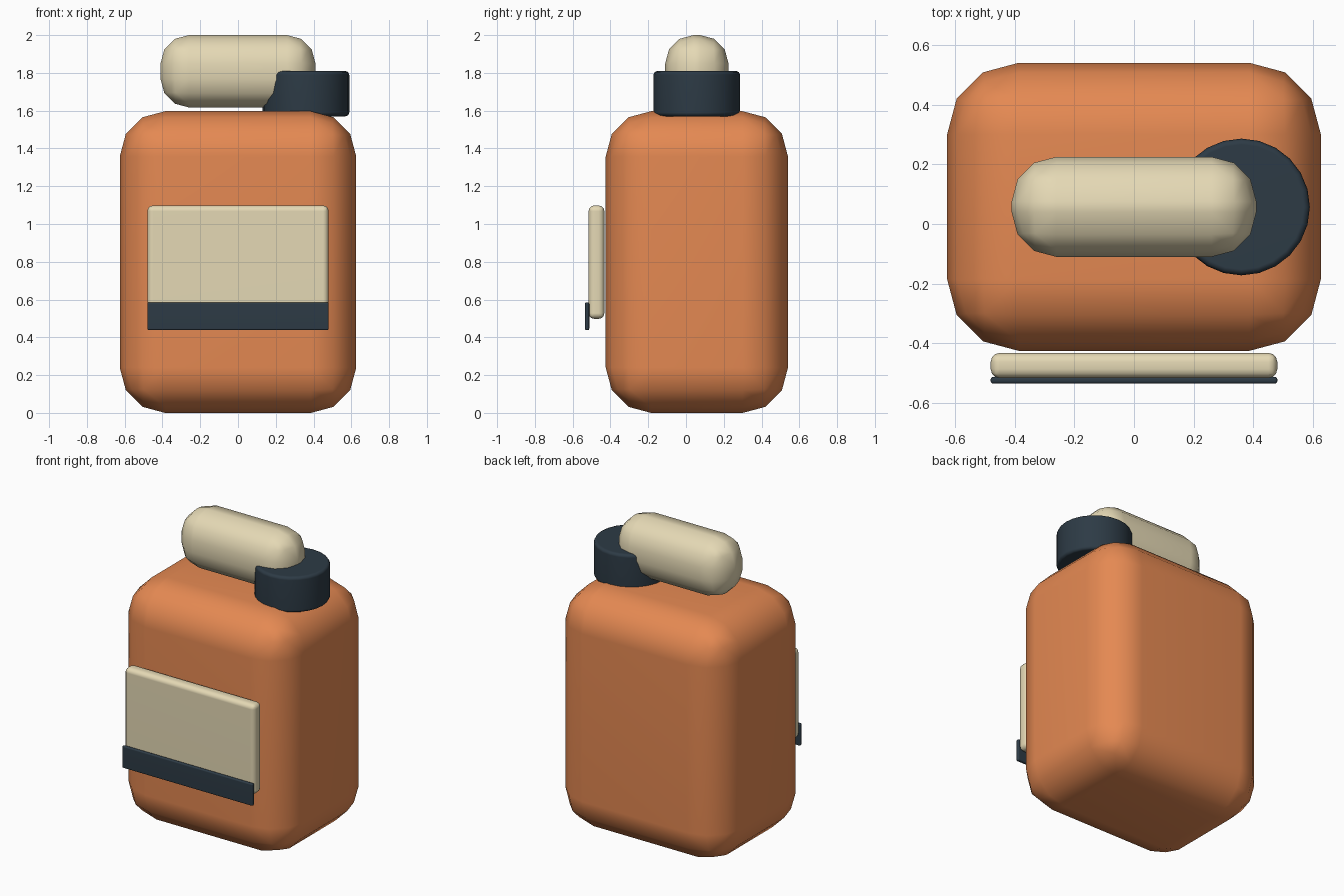
import bpy, bmesh, math
from mathutils import Matrix, Vector

if "Cube" in bpy.data.objects:
    bpy.data.objects.remove(bpy.data.objects["Cube"])


def material(name, rgb):
    m = bpy.data.materials.new(name)
    m.diffuse_color = (*rgb, 1)
    m.use_nodes = True
    m.node_tree.nodes["Principled BSDF"].inputs["Base Color"].default_value = m.diffuse_color
    return m


ORANGE = material("orange_plastic", (0.78, 0.25, 0.085))
CREAM = material("cream_plastic", (0.78, 0.69, 0.46))
NAVY = material("dark_plastic", (0.026, 0.043, 0.06))


def finish(name, bm, loc, mat, bevel, segments):
    # Round the sharp edges, then smooth with face-weighted normals
    edges = [e for e in bm.edges if e.calc_face_angle(0) > math.radians(50)]
    bmesh.ops.bevel(bm, geom=edges, offset=bevel, segments=segments,
                    profile=0.5, affect='EDGES')
    bmesh.ops.recalc_face_normals(bm, faces=bm.faces)
    me = bpy.data.meshes.new(name)
    bm.to_mesh(me)
    bm.free()
    me.materials.append(mat)
    ob = bpy.data.objects.new(name, me)
    ob.location = loc
    bpy.context.collection.objects.link(ob)
    bpy.ops.object.select_all(action='DESELECT')
    bpy.context.view_layer.objects.active = ob
    ob.select_set(True)
    bpy.ops.object.shade_smooth_by_angle(angle=math.radians(50))
    ob.modifiers.new("weighted", 'WEIGHTED_NORMAL').keep_sharp = True
    return ob


def rounded_box(name, lo, hi, bevel, mat, segments=3):
    lo, hi = Vector(lo), Vector(hi)
    bm = bmesh.new()
    bmesh.ops.create_cube(bm, size=1, matrix=Matrix.Diagonal((*(hi - lo), 1)))
    return finish(name, bm, (lo + hi) / 2, mat, bevel, segments)


# Main container
rounded_box("canister_body", (-0.626, -0.425, 0), (0.626, 0.54, 1.597), 0.24, ORANGE)

# Carry handle on top
rounded_box("handle", (-0.41, -0.11, 1.617), (0.41, 0.225, 2.0), 0.15, CREAM)

# Front label panel and its stripe
rounded_box("label_panel", (-0.48, -0.516, 0.498), (0.48, -0.432, 1.098), 0.03, CREAM)
rounded_box("label_stripe", (-0.48, -0.535, 0.438), (0.48, -0.512, 0.585), 0.008, NAVY, 2)

# Screw cap
bm = bmesh.new()
bmesh.ops.create_cone(bm, cap_ends=True, segments=24, radius1=0.229,
                      radius2=0.229, depth=0.24)
finish("cap", bm, (0.36, 0.057, 1.69), NAVY, 0.02, 2)
